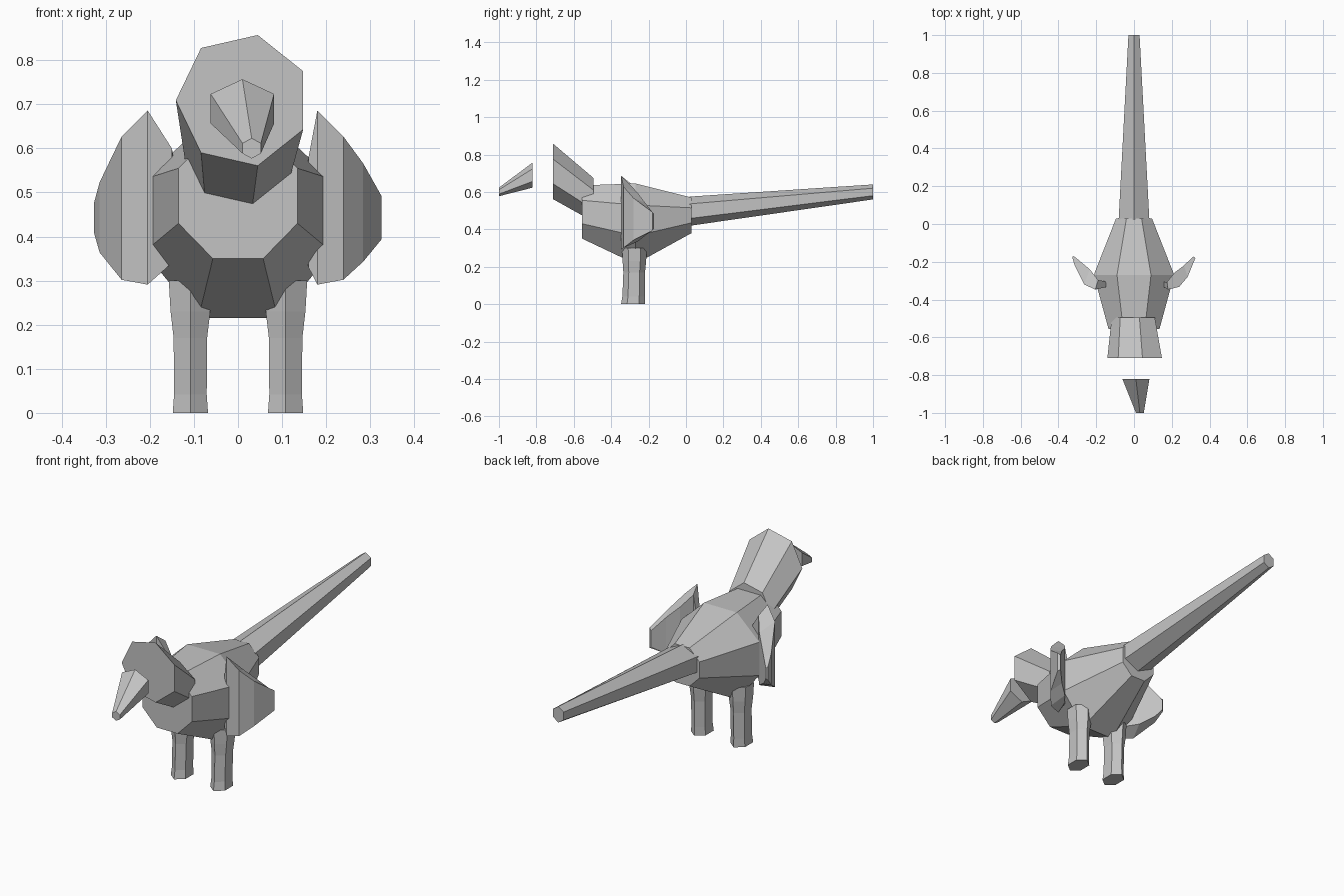
import bpy
import bmesh
from math import cos, sin, pi, radians

cube = bpy.data.objects.get("Cube")
if cube:
    bpy.data.objects.remove(cube, do_unlink=True)

grey = bpy.data.materials.new("plain grey")
grey.use_nodes = True
GREY = (0.55, 0.55, 0.55, 1)
grey.diffuse_color = GREY
grey.node_tree.nodes["Principled BSDF"].inputs["Base Color"].default_value = GREY


def loft(name, rings):
    """Bridge a row of equal rings with flat faces and cap both ends."""
    bm = bmesh.new()
    rows = [[bm.verts.new(p) for p in ring] for ring in rings]
    n = len(rows[0])
    for a, b in zip(rows, rows[1:]):
        for i in range(n):
            j = (i + 1) % n
            bm.faces.new((a[i], a[j], b[j], b[i]))
    bm.faces.new(rows[0])
    bm.faces.new(rows[-1][::-1])
    bmesh.ops.recalc_face_normals(bm, faces=bm.faces)
    mesh = bpy.data.meshes.new(name)
    bm.to_mesh(mesh)
    bm.free()
    mesh.materials.append(grey)
    obj = bpy.data.objects.new(name, mesh)
    bpy.context.collection.objects.link(obj)


def upright_ring(sides, start, y, cx, cz, rx, rz):
    """Polygon facing along y."""
    angles = [radians(start) + 2 * pi * i / sides for i in range(sides)]
    return [(cx + rx * cos(a), y, cz + rz * sin(a)) for a in angles]


def body_ring(y, wide, narrow, bottom, low, high, top):
    """Octagon with flat top, bottom and sides."""
    half = [(narrow, bottom), (wide, low), (wide, high), (narrow, top)]
    return ([(x, y, z) for x, z in half] +
            [(-x, y, z) for x, z in reversed(half)])


# Barrel body: chest, belly, rump
loft("body", [
    body_ring(-0.555, 0.135, 0.057, 0.35, 0.43, 0.555, 0.635),
    body_ring(-0.27, 0.213, 0.09, 0.215, 0.365, 0.53, 0.645),
    body_ring(0.03, 0.095, 0.04, 0.38, 0.435, 0.515, 0.57),
])

# Seven-sided head, sloping down into the chest
loft("head", [
    upright_ring(7, 180, -0.71, 0.011, 0.709, 0.152, 0.152),
    upright_ring(7, 180, -0.495, 0.002, 0.558, 0.12, 0.12),
])

# Detached six-sided beak
loft("beak", [
    upright_ring(6, 90, -1.0, 0.031, 0.6, 0.024, 0.023),
    upright_ring(6, 90, -0.82, 0.01, 0.69, 0.083, 0.067),
])

# Long tapering tail
loft("tail", [
    upright_ring(6, 90, 0.02, 0, 0.497, 0.094, 0.078),
    upright_ring(6, 90, 1.0, 0, 0.6, 0.034, 0.04),
])

# Legs: height, centre y, half width, half depth
LEG = [(0, -0.283, 0.04, 0.064), (0.042, -0.28, 0.037, 0.06),
       (0.17, -0.277, 0.038, 0.058), (0.23, -0.276, 0.045, 0.063),
       (0.3, -0.276, 0.049, 0.066)]
for side, label in ((1, "left"), (-1, "right")):
    loft(label + "_leg", [
        [(side * 0.108 + w / cos(pi / 6) * cos(pi / 2 + k * pi / 3),
          y + d * sin(pi / 2 + k * pi / 3), z) for k in range(6)]
        for z, y, w, d in LEG])


def wing(name, side, stations):
    """Thin curved blade: front edge stations plus a smaller rear skin."""
    rings = []
    for x, y, low, high, dx, dy in stations:
        mid = (low + high) / 2
        span = (high - low) * 0.4
        bx, by = side * (x - dx), y + dy
        rings.append([(side * x, y, low), (side * x, y, high),
                      (bx, by, mid + span), (bx, by, mid - span)])
    loft(name, rings)


# Wings: x, y, low z, high z, rear offset in x and y
wing("left_wing", 1, [
    (0.16, -0.335, 0.33, 0.58, 0.005, 0.03),
    (0.18, -0.347, 0.291, 0.686, 0.005, 0.04),
    (0.239, -0.333, 0.302, 0.627, 0.025, 0.075),
    (0.284, -0.28, 0.343, 0.566, 0.02, 0.06),
    (0.325, -0.18, 0.393, 0.493, 0.012, 0.008),
])
wing("right_wing", -1, [
    (0.15, -0.335, 0.34, 0.6, 0.005, 0.03),
    (0.205, -0.347, 0.291, 0.686, 0.015, 0.05),
    (0.264, -0.32, 0.302, 0.627, 0.03, 0.08),
    (0.314, -0.22, 0.364, 0.523, 0.02, 0.03),
    (0.327, -0.175, 0.41, 0.475, 0.008, 0.005),
])
